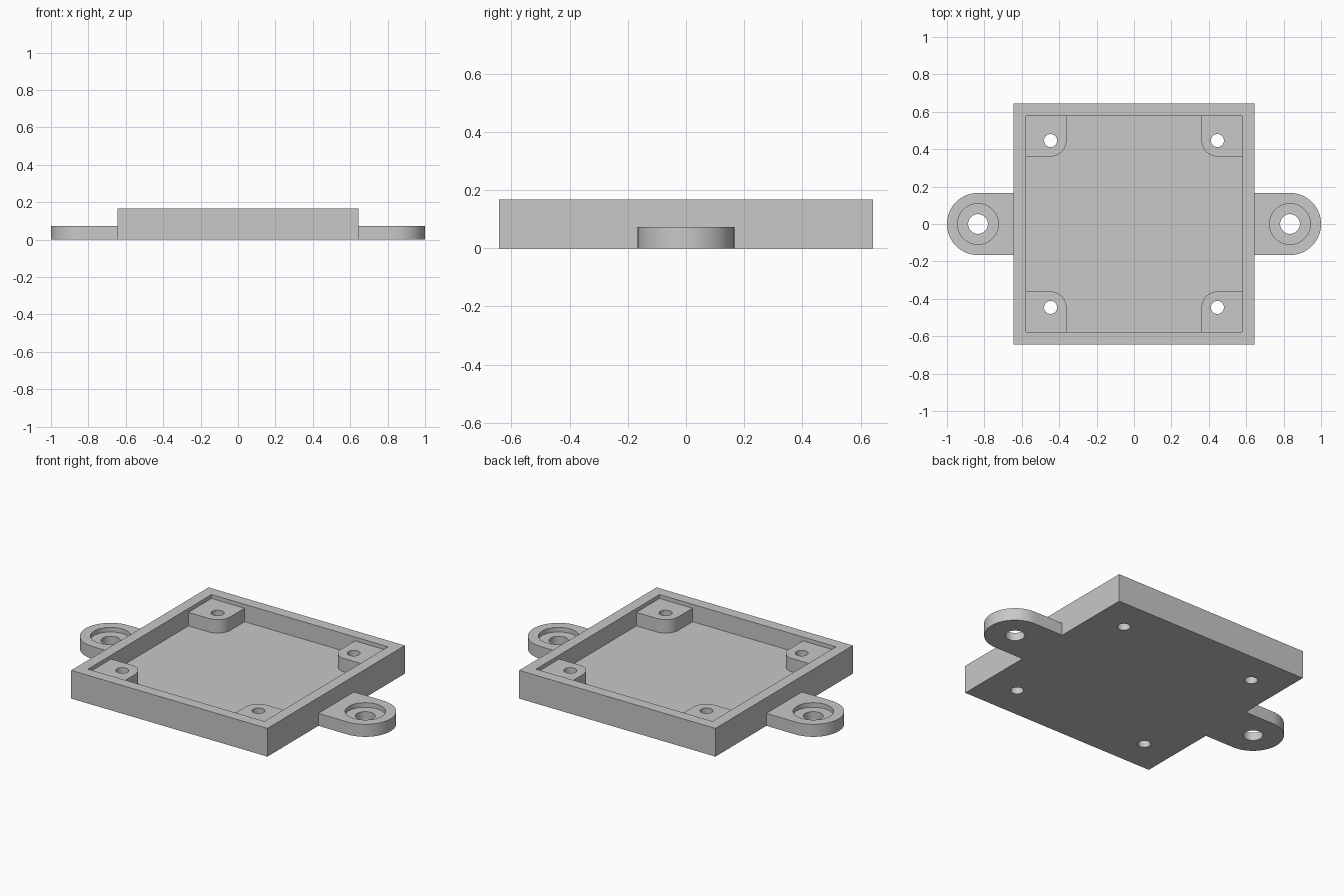
import bpy
import bmesh
from math import cos, sin, pi, radians

default = bpy.data.objects.get("Cube")
if default:
    bpy.data.objects.remove(default, do_unlink=True)

# Main dimensions
HALF, INNER = 0.643, 0.578          # outer and inner half widths of the tray
TOP, FLOOR, POST_TOP = 0.167, 0.064, 0.144
POST, POST_R = 0.446, 0.085         # corner post hole position, corner rounding
EAR_X, EAR_R, EAR_TOP = 0.834, 0.166, 0.074
LEDGE = 0.047                       # seat of the ear screw head
ABOVE, BELOW = 0.3, -0.1            # cutter overshoot

grey = bpy.data.materials.new("Plain grey")
grey.use_nodes = True
colour = (0.58, 0.58, 0.58, 1)
grey.diffuse_color = colour
grey.node_tree.nodes["Principled BSDF"].inputs["Base Color"].default_value = colour


def arc(x, y, r, start, end, steps):
    angles = [radians(start + (end - start) * i / steps) for i in range(steps + 1)]
    return [(x + r * cos(a), y + r * sin(a)) for a in angles]


def circle(x, y, r):
    return arc(x, y, r, 0, 360, 48)[:-1]


def square(h):
    return [(-h, -h), (h, -h), (h, h), (-h, h)]


def prism(name, outline, z0, z1):
    """Extrude a flat outline between two heights."""
    bm = bmesh.new()
    base = bm.faces.new([bm.verts.new((x, y, z0)) for x, y in outline])
    grown = bmesh.ops.extrude_face_region(bm, geom=[base])["geom"]
    moved = [v for v in grown if isinstance(v, bmesh.types.BMVert)]
    bmesh.ops.translate(bm, verts=moved, vec=(0, 0, z1 - z0))
    bmesh.ops.recalc_face_normals(bm, faces=bm.faces)
    mesh = bpy.data.meshes.new(name)
    bm.to_mesh(mesh)
    bm.free()
    mesh.materials.append(grey)
    obj = bpy.data.objects.new(name, mesh)
    bpy.context.collection.objects.link(obj)
    return obj


def combine(body, tool, operation):
    """Apply a boolean and discard the tool object."""
    tool.hide_render = True
    mod = body.modifiers.new("combine", "BOOLEAN")
    mod.operation = operation
    mod.solver = "EXACT"
    mod.object = tool
    bpy.ops.object.select_all(action="DESELECT")
    bpy.context.view_layer.objects.active = body
    body.select_set(True)
    bpy.ops.object.modifier_apply(modifier=mod.name)
    bpy.data.objects.remove(tool, do_unlink=True)


# Tray block with a rounded mounting ear on each side
tray = prism("mounting_tray", square(HALF), 0, TOP)
for side in (1, -1):
    ear = [(0.6, -EAR_R)] + arc(EAR_X, 0, EAR_R, -90, 90, 32) + [(0.6, EAR_R)]
    combine(tray, prism("ear", [(side * x, y) for x, y in ear], 0, EAR_TOP), "UNION")

# Pocket down to the floor, leaving a rounded post in every corner
edge = POST - POST_R
notch = [(INNER, edge)] + arc(POST, POST, POST_R, 270, 180, 12) + [(edge, INNER)]
pocket = []
for turn in range(4):
    c, s = round(cos(turn * pi / 2)), round(sin(turn * pi / 2))
    pocket += [(c * x - s * y, s * x + c * y) for x, y in notch]
combine(tray, prism("pocket_cutter", pocket, FLOOR, ABOVE), "DIFFERENCE")
combine(tray, prism("rim_cutter", square(INNER), POST_TOP, ABOVE), "DIFFERENCE")

# Screw holes through the posts and the counterbored ears
for sx in (1, -1):
    for sy in (1, -1):
        hole = circle(sx * POST, sy * POST, 0.035)
        combine(tray, prism("post_hole_cutter", hole, BELOW, ABOVE), "DIFFERENCE")
    combine(tray, prism("ear_hole_cutter", circle(sx * EAR_X, 0, 0.053), BELOW, ABOVE), "DIFFERENCE")
    combine(tray, prism("counterbore_cutter", circle(sx * EAR_X, 0, 0.109), LEDGE, ABOVE), "DIFFERENCE")

# Smooth curved walls, crisp edges
bpy.context.view_layer.objects.active = tray
tray.select_set(True)
bpy.ops.object.shade_smooth_by_angle(angle=radians(30))
